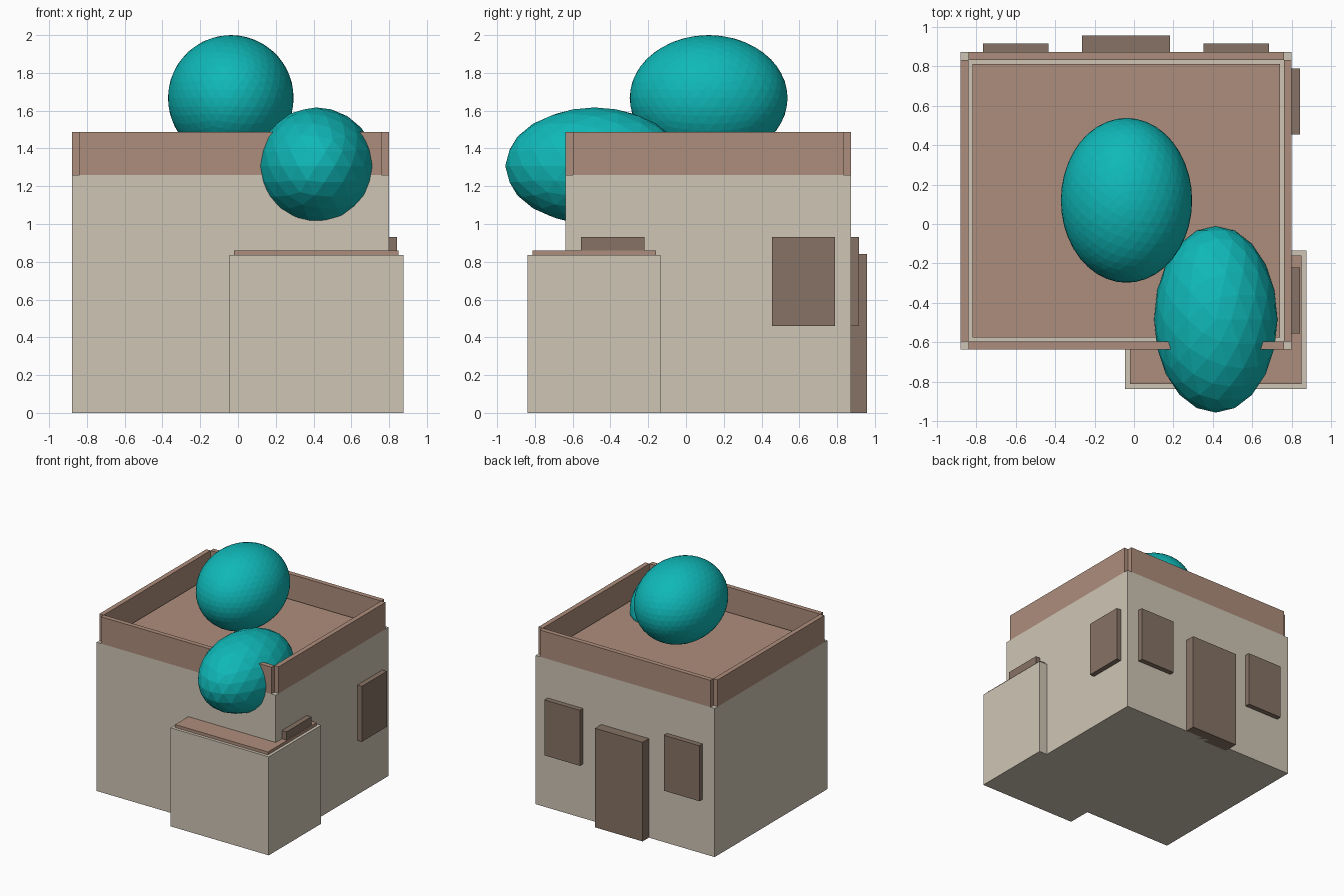
import bpy

if "Cube" in bpy.data.objects:
    bpy.data.objects.remove(bpy.data.objects["Cube"])


def material(name, rgb):
    m = bpy.data.materials.new(name)
    m.diffuse_color = (*rgb, 1)
    m.use_nodes = True
    m.node_tree.nodes["Principled BSDF"].inputs["Base Color"].default_value = m.diffuse_color
    return m


PLASTER = material("plaster", (0.62, 0.56, 0.46))
CLAY = material("clay", (0.42, 0.27, 0.20))
WOOD = material("wood", (0.24, 0.17, 0.13))
TEAL = material("teal", (0.005, 0.48, 0.48))


def box(name, x, y, z, mat):
    """Box from (min, max) ranges."""
    bpy.ops.mesh.primitive_cube_add(size=1, location=[sum(r) / 2 for r in (x, y, z)])
    o = bpy.context.object
    o.name = name
    o.scale = [r[1] - r[0] for r in (x, y, z)]
    bpy.ops.object.transform_apply(location=False, rotation=False, scale=True)
    o.data.materials.append(mat)


def dome(name, center, radii, subdivisions):
    """Flat-shaded ellipsoid."""
    bpy.ops.mesh.primitive_ico_sphere_add(subdivisions=subdivisions, radius=1, location=center)
    o = bpy.context.object
    o.name = name
    o.scale = radii
    bpy.ops.object.transform_apply(location=False, rotation=False, scale=True)
    o.data.materials.append(TEAL)


# Main block with its thin roof slab
X0, X1, Y0, Y1, H = -0.88, 0.80, -0.637, 0.873, 1.26
T = 0.04
box("main_walls", (X0, X1), (Y0, Y1), (0, H), PLASTER)
box("main_roof", (X0 + 0.06, X1 - 0.06), (Y0 + 0.06, Y1 - 0.06), (H, H + 0.025), CLAY)

# Parapet: four boards leaving open corner notches
PZ = (H, 1.487)
for name, y in (("front", Y0), ("back", Y1 - T)):
    box(f"parapet_{name}", (X0 + T, X1 - T), (y, y + T), PZ, CLAY)
for name, x in (("left", X0), ("right", X1 - T)):
    box(f"parapet_{name}", (x, x + T), (Y0 + T, Y1 - T), PZ, CLAY)

# Low front annex and its roof slab
box("annex_walls", (-0.045, 0.875), (-0.838, -0.135), (0, 0.835), PLASTER)
box("annex_roof", (-0.02, 0.85), (-0.813, -0.16), (0.835, 0.86), CLAY)

# Door and shutters on the back, shutters on the right side
box("door", (-0.263, 0.183), (Y1 - 0.04, 0.957), (0, 0.84), WOOD)
WZ = (0.46, 0.93)
for i, x in enumerate((-0.767, 0.353)):
    box(f"back_window_{i + 1}", (x, x + 0.333), (Y1 - 0.04, Y1 + 0.043), WZ, WOOD)
for i, y in enumerate((-0.555, 0.455)):
    box(f"side_window_{i + 1}", (X1 - 0.04, X1 + 0.043), (y, y + 0.335), WZ, WOOD)

# Rounded roof ornaments
dome("large_ball", (-0.038, 0.12, 1.667), (0.333, 0.418, 0.333), 4)
dome("small_ball", (0.415, -0.484, 1.307), (0.313, 0.473, 0.31), 3)
